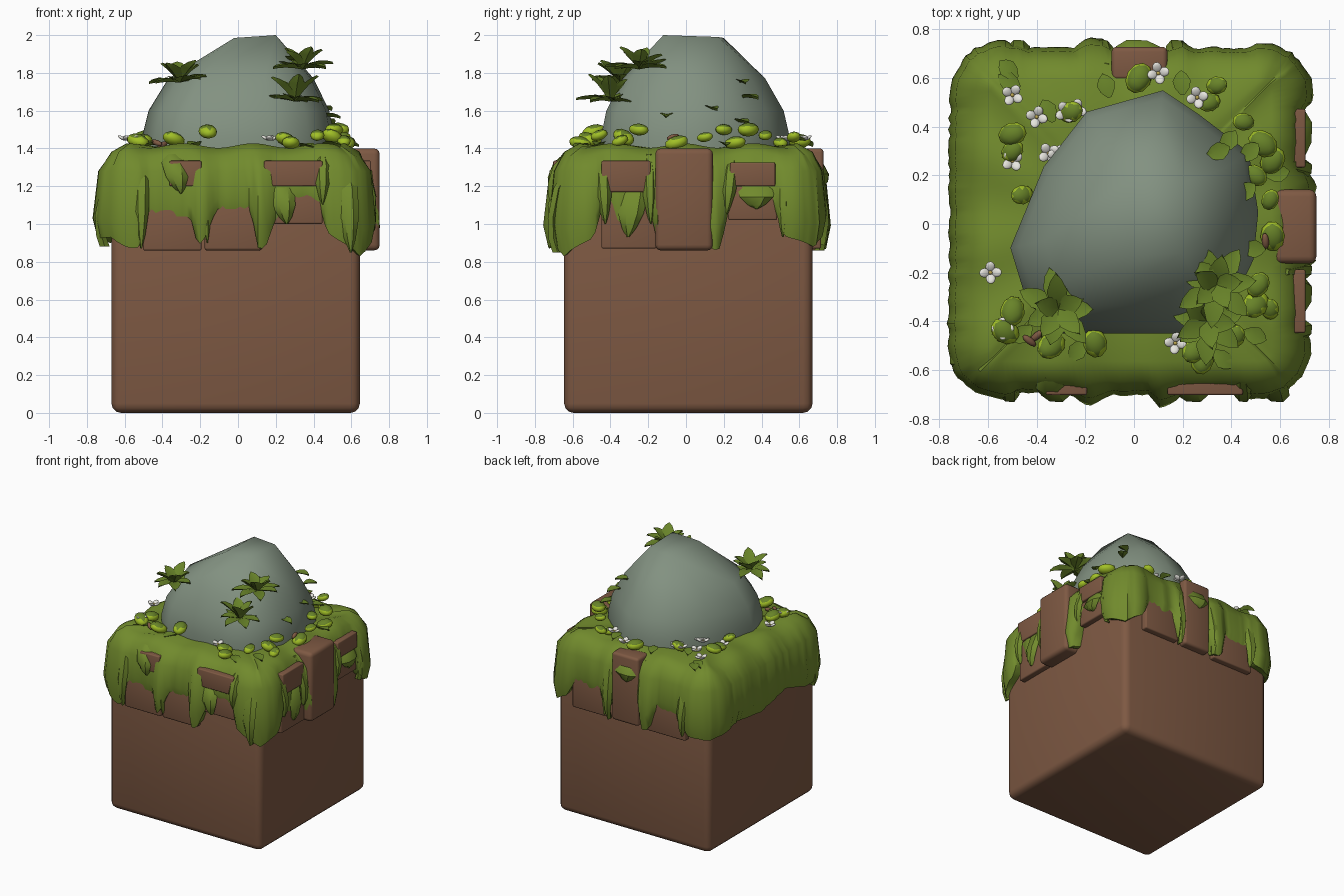
import bpy, bmesh, math, random
from mathutils import Vector, Matrix

if "Cube" in bpy.data.objects:
    bpy.data.objects.remove(bpy.data.objects["Cube"])

random.seed(4)


def mat(name, r, g, b):
    m = bpy.data.materials.new(name)
    m.diffuse_color = (r, g, b, 1)
    m.use_nodes = True
    m.node_tree.nodes["Principled BSDF"].inputs["Base Color"].default_value = m.diffuse_color
    return m


DIRT = mat("dirt brown", 0.21, 0.1, 0.056)
GRASS = mat("grass green", 0.165, 0.255, 0.026)
ROCK = mat("rock grey", 0.225, 0.285, 0.22)
LEAF = mat("leaf green", 0.14, 0.23, 0.022)
LIME = mat("lime green", 0.36, 0.53, 0.02)
WHITE = mat("petal white", 0.8, 0.79, 0.74)
YELLOW = mat("flower yellow", 0.5, 0.38, 0.08)


def finish(bm, name, material, angle=40):
    bmesh.ops.recalc_face_normals(bm, faces=bm.faces)
    me = bpy.data.meshes.new(name)
    bm.to_mesh(me)
    bm.free()
    ob = bpy.data.objects.new(name, me)
    bpy.context.collection.objects.link(ob)
    me.materials.append(material)
    bpy.ops.object.select_all(action='DESELECT')
    ob.select_set(True)
    bpy.context.view_layer.objects.active = ob
    bpy.ops.object.shade_smooth_by_angle(angle=math.radians(angle))
    return ob


def box(name, lo, hi, bevel):
    lo, hi = Vector(lo), Vector(hi)
    bm = bmesh.new()
    bmesh.ops.create_cube(bm, size=1, matrix=Matrix.Translation((lo + hi) / 2)
                          @ Matrix.Diagonal((*(hi - lo), 1)))
    bmesh.ops.bevel(bm, geom=bm.edges[:], offset=bevel, segments=3,
                    profile=0.5, affect='EDGES')
    return finish(bm, name, DIRT, 50)


# Dirt block
CX, CY, H = -0.0125, 0.0125, 0.6575
box("dirt_block", (CX - H, CY - H, 0), (CX + H, CY + H, 1.28), 0.05)


def side_point(k, t, out):
    """t runs left to right seen from outside; k: front, right, back, left."""
    x, y = t, -(H + out)
    for _ in range(k):
        x, y = -y, x
    return CX + x, CY + y


# Dirt plates: side, left, right, bottom, top, protrusion, bevel
PLATES = [
    (0, -.49, -.18, .86, 1.12, .042, .01), (0, -.165, .14, .86, 1.14, .045, .015),
    (0, .20, .46, 1.0, 1.2, .042, .01), (0, -.35, -.18, 1.2, 1.335, .058, .008),
    (0, .15, .46, 1.2, 1.335, .058, .008),
    (1, -.46, -.17, .87, 1.2, .045, .01), (1, -.46, -.2, 1.17, 1.335, .06, .008),
    (1, -.175, .13, .86, 1.4, .105, .03), (1, .21, .47, 1.02, 1.2, .045, .01),
    (1, .22, .46, 1.2, 1.325, .06, .008),
    (2, -.5, -.2, .87, 1.15, .045, .01), (2, -.15, .08, .87, 1.4, .058, .02),
    (2, .13, .48, .86, 1.15, .045, .01),
]
for i, (k, a, b, z0, z1, out, bev) in enumerate(PLATES):
    p, q = side_point(k, a, -.08), side_point(k, b, out)
    box(f"dirt_plate_{i}", (min(p[0], q[0]), min(p[1], q[1]), z0),
        (max(p[0], q[0]), max(p[1], q[1]), z1), bev)

# Grass cap: hem height and thickness along each side
HEMS = [
    [(-.65, .93, .085), (-.55, .87, .075), (-.5, .88, .075), (-.47, 1.04, .05),
     (-.24, 1.04, .055), (-.2, .88, .1), (-.16, .93, .1), (-.1, 1.08, .06),
     (.08, 1.08, .06), (.12, .86, .11), (.16, .88, .1), (.21, 1.02, .055),
     (.3, 1.13, .05), (.44, 1.12, .05), (.48, .96, .075), (.65, .83, .075)],
    [(-.65, .83, .075), (-.5, .93, .085), (-.44, 1.14, .05), (-.36, .98, .055),
     (-.2, 1.08, .05), (-.17, .9, .1), (0, 1.0, .05), (.13, .86, .11),
     (.17, .87, .1), (.22, 1.1, .05), (.45, 1.11, .05), (.5, .94, .1), (.65, .88, .08)],
    [(-.65, .88, .08), (-.54, .95, .075), (-.48, 1.07, .055), (-.25, 1.05, .055),
     (-.21, .88, .09), (-.15, 1.04, .05), (.07, 1.06, .05), (.12, .86, .1),
     (.18, .88, .09), (.23, 1.06, .055), (.43, 1.04, .055), (.5, .92, .08), (.65, .9, .085)],
    [(-.65, .9, .08), (-.4, .97, .09), (-.1, .93, .09), (.2, 1.0, .09),
     (.45, .92, .095), (.65, .93, .085)],
]


def hem_at(row, t):
    for a, b in zip(row, row[1:]):
        if t <= b[0]:
            f = max(0, (t - a[0]) / (b[0] - a[0]))
            return a[1] + (b[1] - a[1]) * f, a[2] + (b[2] - a[2]) * f
    return row[-1][1:]


bm = bmesh.new()
rings, R, M = [[] for _ in range(7)], 0.13, 56
for k in range(4):
    for i in range(M):
        t = -H + 2 * H * i / M
        hem, th = hem_at(HEMS[k], t)
        th += random.uniform(-.006, .006)
        px, py = side_point(k, t, 0)
        p, c = Vector((px - CX, py - CY)), H - R
        q = Vector((max(-c, min(c, p.x)), max(-c, min(c, p.y))))
        n = (p - q).normalized()
        wave = .012 * math.sin(t * 17 + k * 2)
        prof = [(-.3, 1.40), (-.08, 1.415 + wave), (0, 1.37 + wave), (th * .7, 1.28),
                (th, hem + .3 * (1.27 - hem)), (th * .75, hem), (-.03, hem + .03)]
        for ring, (o, z) in zip(rings, prof):
            v = q + n * (R + o) if o > -R else p * (1 + o / H)
            ring.append(bm.verts.new((v.x + CX, v.y + CY, z)))
for a, b in zip(rings, rings[1:]):
    for i in range(len(a)):
        j = (i + 1) % len(a)
        bm.faces.new((a[i], a[j], b[j], b[i]))
bm.faces.new(rings[0])
finish(bm, "grass_cap", GRASS, 45)

# Hanging grass tufts over the plates: side, position, top, bottom, width, lean
bm = bmesh.new()
for k, t, z1, z0, w, lean in (
        (0, -.5, 1.36, .87, .09, .0), (0, -.34, 1.38, 1.16, .13, .05), (0, -.18, 1.37, .9, .07, .03),
        (0, .15, 1.36, .87, .1, -.02), (0, .23, 1.25, 1.0, .14, .04), (0, .46, 1.38, 1.1, .08, .0),
        (1, -.46, 1.36, 1.0, .09, .02), (1, -.28, 1.24, .93, .15, -.04), (1, -.21, 1.37, 1.0, .08, .01),
        (1, .23, 1.36, 1.05, .09, -.03), (1, .36, 1.24, 1.08, .2, .0), (1, .5, 1.36, .93, .08, .0),
        (2, -.2, 1.37, .86, .1, .02), (2, -.04, 1.36, 1.2, .2, .02), (2, .1, 1.37, .88, .08, .02),
        (2, .46, 1.3, .9, .1, .0), (0, .58, 1.3, .85, .12, .03), (3, .56, 1.3, .88, .12, .0)):
    rows = []
    for f, ww, o in ((0, .5, -.01), (.25, 1, .055), (.6, .9, .085), (.85, .5, .08), (1, .1, .06)):
        row = []
        for u, d in ((-.5, -.025), (-.2, .0), (.25, .002), (.5, -.025), (0, -.05)):
            x, y = side_point(k, t + lean * f + u * w * ww, o + d)
            row.append(bm.verts.new((x, y, z1 + (z0 - z1) * f)))
        rows.append(row)
    for a, b in zip(rows, rows[1:]):
        for i in range(5):
            bm.faces.new((a[i], a[i - 1], b[i - 1], b[i]))
    bm.faces.new(rows[0])
    bm.faces.new(rows[-1])
finish(bm, "grass_tufts", GRASS, 35)

# Boulder: hull around a base outline that narrows upward to a short crest
OUTLINE = [(.12, .56), (.27, .46), (.48, .3), (.52, .05), (.5, -.15), (.38, -.4), (.17, -.46),
           (-.3, -.46), (-.45, -.33), (-.52, -.1), (-.38, .24), (-.2, .47)]
bm = bmesh.new()
for s, z in ((.98, 1.36), (.98, 1.46), (.92, 1.6), (.74, 1.77)):
    for x, y in OUTLINE:
        bm.verts.new((.06 + (x - .06) * s, .02 + (y - .02) * s, z))
for p in ((0, .2, 1.985), (.2, -.12, 2), (-.02, -.13, 1.985), (.2, .17, 1.99)):
    bm.verts.new(p)
hull = bmesh.ops.convex_hull(bm, input=bm.verts[:])
bmesh.ops.delete(bm, geom=list({g for g in hull["geom_interior"] + hull["geom_unused"]
                                if isinstance(g, bmesh.types.BMVert)}), context='VERTS')
finish(bm, "boulder", ROCK, 50)


def add_leaf(bm, root, yaw, pitch, length, width):
    """Folded, slightly drooping leaf with a keel underneath."""
    m = Matrix.Translation(root) @ Matrix.Rotation(yaw, 4, 'Z') @ Matrix.Rotation(-pitch, 4, 'Y')
    rows = []
    for f, w in ((0, .2), (.3, .8), (.6, 1), (.85, .6), (1, .04)):
        x, z, h = f * length, -.2 * length * f * f, w * width / 2
        rows.append([bm.verts.new(m @ Vector(c)) for c in (
            (x, -h, z + h * .25), (x, 0, z), (x, h, z + h * .25), (x, 0, z - .012))])
    for a, b in zip(rows, rows[1:]):
        for i in range(4):
            bm.faces.new((a[i], a[i - 1], b[i - 1], b[i]))
    bm.faces.new(rows[0])
    bm.faces.new(rows[-1])


# Leafy rosettes on the boulder
for i, c in enumerate([(-.31, -.35, 1.76), (.34, -.25, 1.83), (.3, -.4, 1.66)]):
    bm = bmesh.new()
    for j in range(12):
        low = j < 7
        add_leaf(bm, c, j * math.tau / (7 if low else 5) + i + (0 if low else .4),
                 random.uniform(.1, .45) if low else random.uniform(.7, 1.1),
                 random.uniform(.13, .18), .085)
    finish(bm, f"rosette_{i}", LEAF, 30)

# Small single leaves stuck to the boulder and lying on the grass
bm = bmesh.new()
for x, y, z in ((.36, .3, 1.68), (.42, .1, 1.62), (.3, .28, 1.76), (.24, -.17, 1.88), (.44, -.1, 1.58),
                (.44, .26, 1.55), (-.48, .6, 1.43), (-.47, .56, 1.43),
                (-.33, .42, 1.44), (.2, .53, 1.46), (-.42, -.42, 1.43), (-.1, .52, 1.43),
                (.45, -.44, 1.43), (.33, -.52, 1.42), (.54, .2, 1.43), (-.2, -.48, 1.43)):
    add_leaf(bm, (x, y, z), math.atan2(y, x) + random.uniform(-.5, .5), .1, .1, .075)
finish(bm, "loose_leaves", LEAF, 30)


def add_pad(bm, c, size, yaw, tilt):
    bmesh.ops.create_icosphere(bm, subdivisions=2, radius=1, matrix=Matrix.Translation(c)
                               @ Matrix.Rotation(yaw, 4, 'Z') @ Matrix.Rotation(tilt, 4, 'Y')
                               @ Matrix.Diagonal((*size, 1)))


# Rounded pads around the foot of the boulder: lime sides, darker green tops
bm = bmesh.new()
for c in ((-.5, .3, 1.45), (-.53, -.44, 1.44), (-.16, -.49, 1.49), (.56, .1, 1.46), (.25, -.52, 1.45),
          (.5, -.33, 1.46), (.45, .42, 1.47), (-.34, -.5, 1.45), (.56, -.35, 1.44), (.53, .33, 1.5),
          (.42, -.46, 1.47), (.02, .6, 1.44), (-.5, .37, 1.46), (-.46, .12, 1.44), (.34, .57, 1.46),
          (.31, .5, 1.43), (.5, .2, 1.5), (.57, .26, 1.43), (-.5, -.36, 1.44), (.28, -.56, 1.43),
          (.51, -.25, 1.5), (-.26, .46, 1.45), (.57, -.05, 1.43)):
    s = random.uniform(.8, 1.2)
    add_pad(bm, c, (.056 * s, .044 * s, .032 * s), random.uniform(0, 6.3), random.uniform(-.6, .2))
pads = finish(bm, "leaf_pads", LIME, 60)
pads.data.materials.append(LEAF)
for f in pads.data.polygons:
    f.material_index = 1 if f.normal.z > .72 else 0

# Four-petalled white flowers with yellow centres
petals, centres = bmesh.new(), bmesh.new()
for x, y in ((-.5, .53), (-.4, .44), (-.28, .46), (-.35, .29), (-.5, .26), (-.59, -.2), (-.31, .28),
             (-.54, -.43), (.17, -.49), (.26, .52), (.1, .62), (-.24, .47)):
    a = random.uniform(0, 1.5)
    for j in range(4):
        b = a + j * math.pi / 2
        add_pad(petals, (x + .024 * math.cos(b), y + .024 * math.sin(b), 1.455), (.025, .02, .009), b, -.5)
    add_pad(centres, (x, y, 1.45), (.009, .009, .009), 0, 0)
finish(petals, "flower_petals", WHITE, 60)
finish(centres, "flower_centres", YELLOW, 60)

# Fallen twig bits
bm = bmesh.new()
for x, y, z in ((-.43, -.48, 1.43), (-.4, -.46, 1.42), (.54, -.07, 1.46)):
    add_pad(bm, (x, y, z), (.035, .015, .015), random.uniform(0, 3), -.3)
finish(bm, "twig_bits", DIRT, 60)
